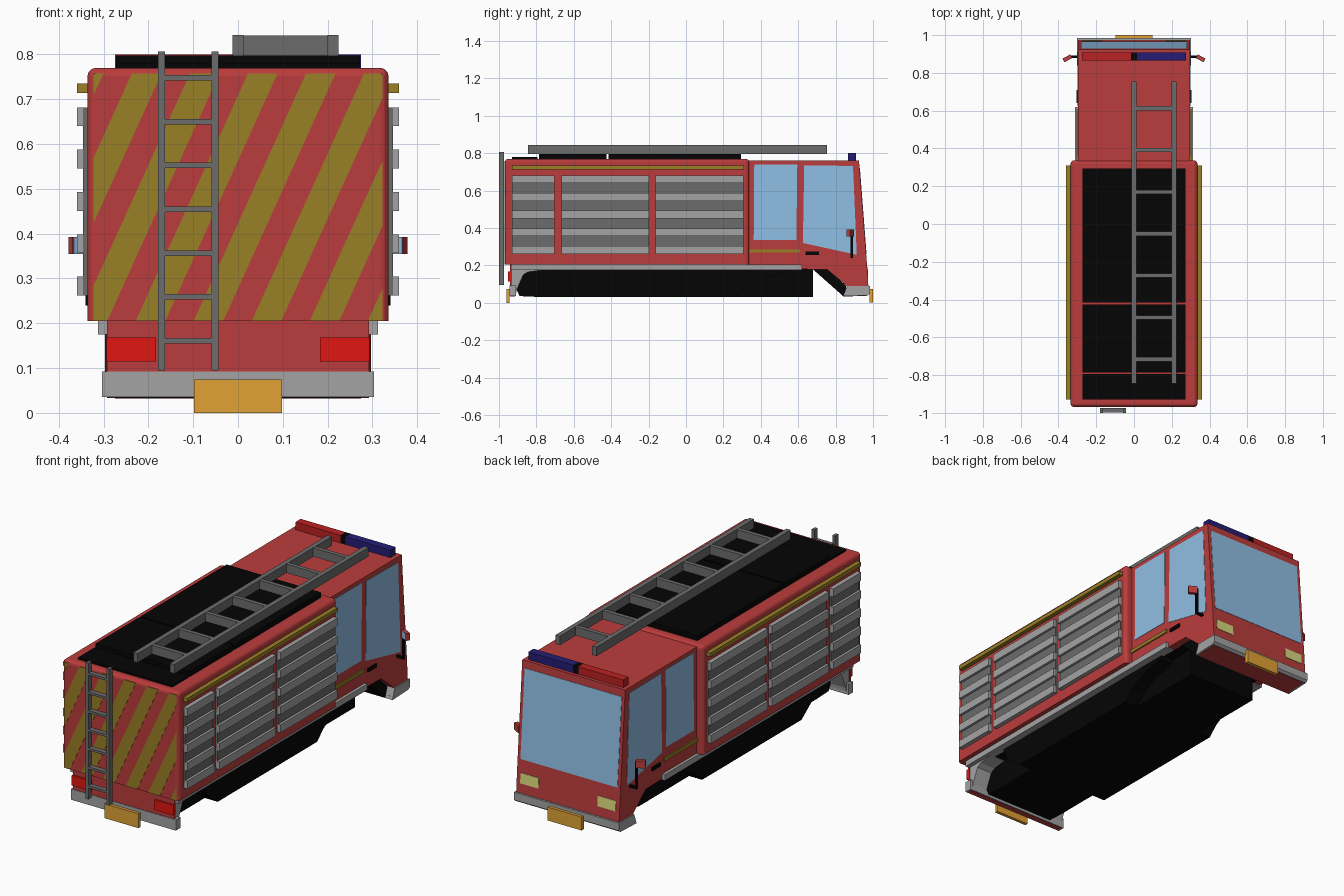
import bpy, bmesh
from mathutils import Vector


def material(name, rgb):
    m = bpy.data.materials.new(name)
    m.diffuse_color = (*rgb, 1)
    return m


RED = material("red_paint", (0.5, 0.045, 0.045))
YELLOW = material("yellow_stripe", (0.32, 0.215, 0.02))
GREY = material("light_grey", (0.37, 0.37, 0.37))
BLACK = material("black", (0.0015, 0.0015, 0.0015))
DARK = material("dark_grey", (0.15, 0.15, 0.15))
GLASS = material("glass", (0.28, 0.52, 0.78))
LAMP_RED = material("lamp_red", (0.75, 0.008, 0.005))
BEACON = material("beacon_red", (0.5, 0.015, 0.015))
BLUE = material("lamp_blue", (0.018, 0.012, 0.18))
AMBER = material("plate_amber", (0.75, 0.36, 0.035))
PALE = material("headlight", (0.68, 0.68, 0.2))


def finish(name, bm, mat):
    bmesh.ops.recalc_face_normals(bm, faces=bm.faces)
    me = bpy.data.meshes.new(name)
    bm.to_mesh(me)
    bm.free()
    me.materials.append(mat)
    ob = bpy.data.objects.new(name, me)
    bpy.context.collection.objects.link(ob)
    return ob


def prism(name, x0, x1, pts, mat=GREY, bevel=0):
    """Side profile of (y, z) points stretched from x0 to x1."""
    bm = bmesh.new()
    face = bm.faces.new([bm.verts.new((x0, y, z)) for y, z in pts])
    ext = bmesh.ops.extrude_face_region(bm, geom=[face])["geom"]
    for v in ext:
        if isinstance(v, bmesh.types.BMVert):
            v.co.x = x1
    if bevel:
        low = min(p[1] for p in pts) + 1e-4
        edges = [e for e in bm.edges if max(v.co.z for v in e.verts) > low]
        bmesh.ops.bevel(bm, geom=edges, offset=bevel, segments=3,
                        profile=0.5, affect='EDGES')
    return finish(name, bm, mat)


def box(name, x0, x1, y0, y1, z0, z1, mat=GREY, bevel=0):
    return prism(name, x0, x1, [(y0, z0), (y1, z0), (y1, z1), (y0, z1)], mat, bevel)


# Equipment body and roof covers
box("equipment_body", -0.336, 0.336, -0.968, 0.337, 0.205, 0.77, RED, 0.018)
for i, (y0, y1, z) in enumerate([(-0.93, -0.795, 0.78), (-0.787, -0.425, 0.797),
                                 (-0.415, 0.295, 0.797)]):
    box(f"roof_cover_{i}", -0.272, 0.272, y0, y1, 0.76, z, BLACK)

# Cab with sloping front and wheel arch cut
prism("cab", -0.297, 0.297, [(0.32, 0.2), (0.62, 0.2), (0.62, 0.18), (0.755, 0.178),
      (0.86, 0.09), (0.975, 0.09), (0.968, 0.2), (0.925, 0.76), (0.32, 0.76)], RED)


def front_y(z):
    return 0.925 + (0.76 - z) / 0.56 * 0.043


def front_panel(name, x0, x1, z0, z1, mat, d=0.002):
    prism(name, x0, x1, [(front_y(z0) - 0.01, z0), (front_y(z0) + d, z0),
                         (front_y(z1) + d, z1), (front_y(z1) - 0.01, z1)], mat)


front_panel("windscreen", -0.28, 0.28, 0.262, 0.722, GLASS)

# Front bumper and number plates
prism("front_bumper", -0.303, 0.303,
      [(0.84, 0.035), (0.972, 0.04), (0.985, 0.05), (0.985, 0.09), (0.86, 0.09)])
prism("front_underside", -0.292, 0.292,
      [(0.845, 0.0335), (0.968, 0.038), (0.968, 0.05), (0.845, 0.05)], RED)
box("front_plate", -0.098, 0.098, 0.98, 1.0, 0.003, 0.073, AMBER)
box("rear_plate", -0.098, 0.098, -0.96, -0.943, 0, 0.075, AMBER)

# Rear lower end
prism("rear_arch", -0.289, 0.289, [(-0.938, 0.04), (-0.91, 0.04), (-0.905, 0.07),
      (-0.87, 0.15), (-0.845, 0.165), (-0.77, 0.175), (-0.77, 0.21), (-0.938, 0.21)])
box("rear_panel", -0.292, 0.292, -0.942, -0.93, 0.088, 0.21, RED)
box("rear_bumper", -0.303, 0.303, -0.945, -0.908, 0.036, 0.092)
box("rear_underside", -0.292, 0.292, -0.94, -0.913, 0.0345, 0.05, RED)

# Underbody: centre chassis, side skirts between the wheels, front arch liner
prism("chassis", -0.2, 0.2, [(-0.89, 0.036), (-0.8, 0.032), (0.68, 0.032), (0.68, 0.205),
      (-0.87, 0.205), (-0.905, 0.07)], BLACK)
prism("side_skirts", -0.275, 0.275, [(-0.56, 0.032), (0.26, 0.032), (0.31, 0.08),
      (0.4, 0.13), (0.53, 0.16), (0.56, 0.2), (-0.7, 0.2), (-0.65, 0.1)], BLACK)
prism("front_arch_liner", -0.26, 0.26, [(0.68, 0.178), (0.84, 0.036), (0.862, 0.045),
      (0.855, 0.092), (0.755, 0.182)], BLACK)
box("floor", -0.255, 0.255, -0.8, 0.7, 0.178, 0.207, BLACK)

# Parts repeated on both sides
for s, side in ((-1, "left"), (1, "right")):
    def sbox(name, x0, x1, *rest):
        return box(f"{side}_{name}", s * x0, s * x1, *rest)

    sbox("sill", 0.26, 0.312, -0.935, 0.62, 0.175, 0.206)
    sbox("body_stripe", 0.33, 0.359, -0.93, 0.31, 0.714, 0.735, YELLOW)
    sbox("cab_stripe", 0.29, 0.304, 0.335, 0.61, 0.268, 0.286, YELLOW)
    # Roller shutters with raised slats
    for i, (y0, y1) in enumerate([(-0.93, -0.702), (-0.665, -0.198), (-0.163, 0.308)]):
        sbox(f"shutter_{i}", 0.33, 0.346, y0, y1, 0.263, 0.68, DARK)
        for k in range(5):
            z = 0.262 + k * 0.0945
            sbox(f"slat_{i}_{k}", 0.335, 0.359, y0, y1, z, z + 0.042)
    # Cab windows, handle
    prism(f"{side}_rear_window", s * 0.29, s * 0.299,
          [(0.362, 0.335), (0.59, 0.335), (0.595, 0.74), (0.365, 0.74)], GLASS)
    prism(f"{side}_door_window", s * 0.29, s * 0.299,
          [(0.625, 0.32), (0.913, 0.257), (0.893, 0.732), (0.632, 0.735)], GLASS)
    sbox("door_handle", 0.29, 0.305, 0.64, 0.71, 0.257, 0.275, BLACK)
    # Mirror: arm, bracket, head, glass
    sbox("mirror_bracket", 0.29, 0.34, 0.88, 0.892, 0.24, 0.252, BLACK)
    sbox("mirror_arm", 0.33, 0.34, 0.88, 0.892, 0.24, 0.385, BLACK)
    head = sbox("mirror_head", -0.01, 0.036, -0.01, 0.01, 0.354, 0.392, RED)
    glass = sbox("mirror_glass", -0.009, 0.034, -0.012, -0.008, 0.355, 0.391, GLASS)
    for ob in (head, glass):
        ob.location = (s * 0.342, 0.884, 0)
        ob.rotation_euler.z = -s * 0.5
    # Lamps
    x0, x1 = sorted((s * 0.183, s * 0.293))
    box(f"{side}_tail_lamp", x0, x1, -0.952, -0.932, 0.115, 0.168, LAMP_RED)
    x0, x1 = sorted((s * 0.17, s * 0.275))
    front_panel(f"{side}_headlight", x0, x1, 0.14, 0.193, PALE)

# Light bar
box("light_bar_red", -0.274, -0.015, 0.865, 0.908, 0.755, 0.8, BEACON)
box("light_bar_centre", -0.015, 0.015, 0.865, 0.908, 0.755, 0.8, BLACK)
box("light_bar_blue", 0.015, 0.274, 0.865, 0.908, 0.755, 0.8, BLUE)

# Roof ladder
for i, x in enumerate((0.0, 0.212)):
    box(f"roof_ladder_rail_{i}", x - 0.0125, x + 0.0125, -0.845, 0.755, 0.796, 0.843, DARK)
for i in range(7):
    y = 0.613 - i * 0.2215
    box(f"roof_ladder_rung_{i}", 0, 0.212, y - 0.011, y + 0.011, 0.797, 0.842, DARK)

# Rear ladder
for i, x in enumerate((-0.171, -0.051)):
    box(f"rear_ladder_rail_{i}", x - 0.008, x + 0.008, -1.0, -0.973, 0.095, 0.806, DARK)
for i in range(7):
    z = 0.161 + i * 0.0978
    box(f"rear_ladder_rung_{i}", -0.171, -0.051, -0.999, -0.974, z - 0.006, z + 0.006, DARK)

# Slanted hazard stripes on the tail, trimmed to the panel
bm = bmesh.new()
for k in range(-3, 6):
    x = -0.228 + k * 0.1295
    bm.faces.new([bm.verts.new((px, -0.9695, pz)) for px, pz in
                  ((x, 0.206), (x + 0.066, 0.206), (x + 0.316, 0.757), (x + 0.25, 0.757))])
for s in (-1, 1):
    bmesh.ops.bisect_plane(bm, geom=bm.verts[:] + bm.edges[:] + bm.faces[:],
                           plane_co=Vector((s * 0.323, 0, 0)),
                           plane_no=Vector((s, 0, 0)), clear_outer=True)
thick = bmesh.ops.extrude_face_region(bm, geom=bm.faces[:])["geom"]
for v in thick:
    if isinstance(v, bmesh.types.BMVert):
        v.co.y = -0.966
finish("tail_stripes", bm, YELLOW)
